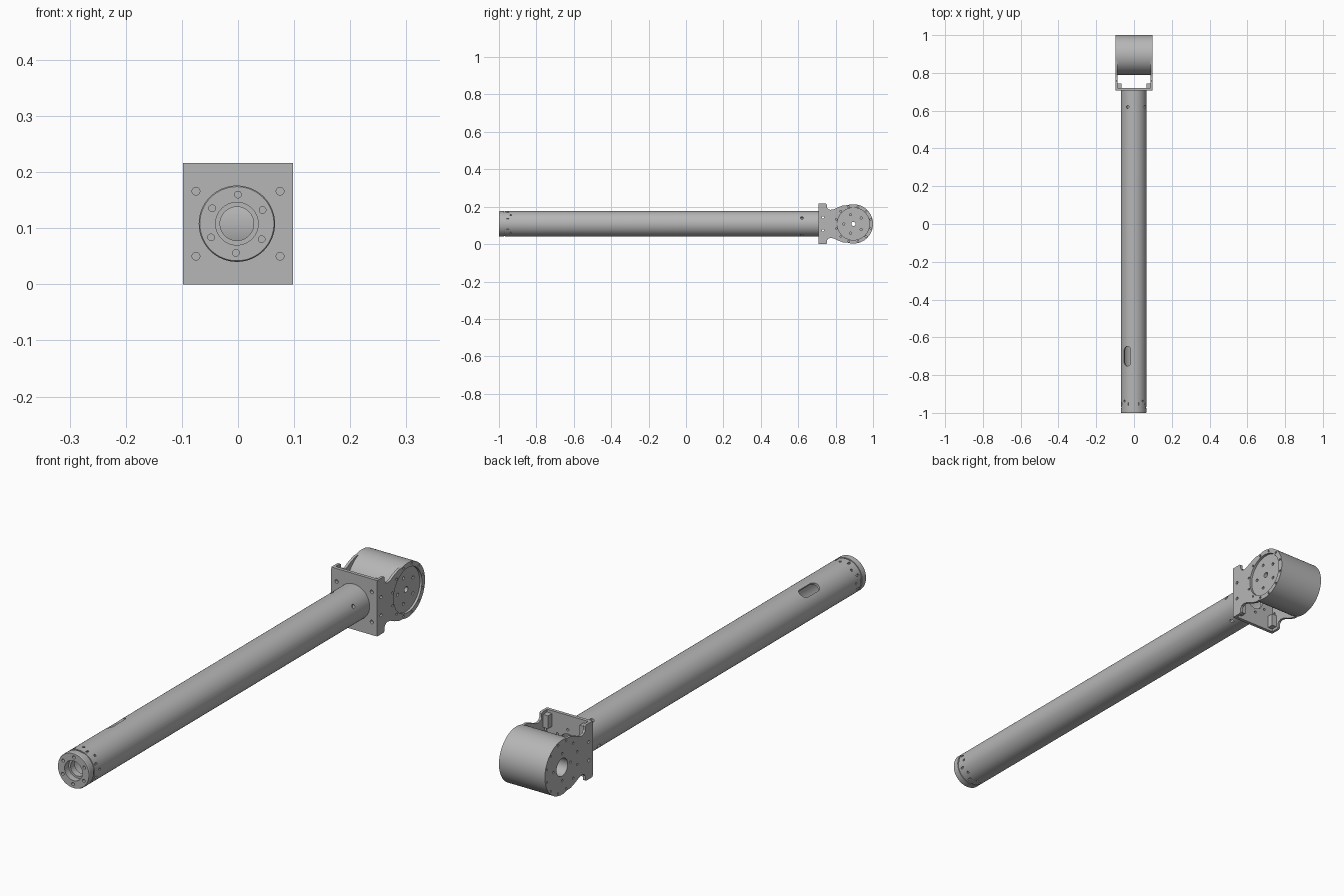
import bpy, bmesh
from math import sin, cos, pi, radians
from mathutils import Matrix, Vector

cube = bpy.data.objects.get("Cube")
if cube:
    bpy.data.objects.remove(cube)

grey = bpy.data.materials.new("metal grey")
grey.use_nodes = True
grey.diffuse_color = (0.47, 0.47, 0.47, 1)
grey.node_tree.nodes["Principled BSDF"].inputs["Base Color"].default_value = (0.47, 0.47, 0.47, 1)

MID = 0.108                              # height of the arm axis
TUBE = Vector((-0.002, 0, MID))          # tube axis runs along y
DRUM = Vector((0, 0.895, MID))           # drum axis runs along x
R_TUBE, R_DRUM = 0.068, 0.105
AXES = {"x": Vector((1, 0, 0)), "y": Vector((0, 1, 0))}


def finish(name, bm):
    bmesh.ops.recalc_face_normals(bm, faces=bm.faces)
    mesh = bpy.data.meshes.new(name)
    bm.to_mesh(mesh)
    bm.free()
    mesh.materials.append(grey)
    obj = bpy.data.objects.new(name, mesh)
    bpy.context.collection.objects.link(obj)
    return obj


def lathe(name, profile, axis, centre, steps=64):
    """Revolve a closed profile of (radius, distance along axis)."""
    bm = bmesh.new()
    side, along = Vector((0, 0, 1)), AXES[axis]
    verts = [bm.verts.new(centre + side * r + along * t) for r, t in profile]
    edges = [bm.edges.new((v, verts[(i + 1) % len(verts)])) for i, v in enumerate(verts)]
    bmesh.ops.spin(bm, geom=verts + edges, cent=centre, axis=along,
                   angle=2 * pi, steps=steps, use_merge=True)
    bmesh.ops.remove_doubles(bm, verts=bm.verts, dist=1e-5)
    return finish(name, bm)


def add_prism(bm, outline, vector):
    face = bm.faces.new([bm.verts.new(p) for p in outline])
    top = bmesh.ops.extrude_face_region(bm, geom=[face])["geom"]
    bmesh.ops.translate(bm, vec=vector, verts=[g for g in top if isinstance(g, bmesh.types.BMVert)])


def add_rod(bm, centre, direction, radius, length, sides=16, stretch=0):
    """A rod about a direction; stretch turns it into a slot along y."""
    d = Vector(direction).normalized()
    u = Vector((0, 1, 0)) if abs(d.y) < 0.5 else Vector((1, 0, 0))
    v = d.cross(u)
    start = Vector(centre) - d * length / 2
    pts = []
    for i in range(sides):
        a = 2 * pi * (i + 0.5) / sides
        shift = stretch if cos(a) > 0 else -stretch
        pts.append(start + u * (cos(a) * radius + shift) + v * sin(a) * radius)
    add_prism(bm, pts, d * length)


def carve(obj, bm):
    cutter = finish("cutter", bm)
    cutter.hide_render = True
    mod = obj.modifiers.new("holes", "BOOLEAN")
    mod.object, mod.solver = cutter, "EXACT"
    bpy.context.view_layer.objects.active = obj
    bpy.ops.object.modifier_apply(modifier=mod.name)
    bpy.data.objects.remove(cutter)


def around(angle):
    return Vector((sin(angle), 0, cos(angle)))


# Hollow tube with a stepped end ring and a groove
tube = lathe("tube", [(0.03, -0.95), (0.03, -0.975), (0.038, -0.975), (0.038, -1),
                      (0.066, -1), (R_TUBE, -0.997), (R_TUBE, -0.974), (0.065, -0.974),
                      (0.065, -0.968), (R_TUBE, -0.968), (R_TUBE, 0.711),
                      (0.058, 0.711), (0.058, -0.95)], "y", TUBE)
bm = bmesh.new()
for k in range(6):                       # screw holes in the end face
    add_rod(bm, TUBE + around(radians(2 + 60 * k)) * 0.052 + Vector((0, -1, 0)), (0, 1, 0), 0.006, 0.03)
for k in range(8):                       # screw holes and short slots round the end
    for turn, y, r, s in ((0, -0.937, 0.005, 0), (0.5, -0.953, 0.004, 0.004)):
        d = around(2 * pi * (k + turn) / 8)
        add_rod(bm, TUBE + d * R_TUBE + Vector((0, y, 0)), d, r, 0.014, 10, s)
for k in range(4):                       # screw holes near the bracket
    d = around(radians(-28 + 90 * k))
    add_rod(bm, TUBE + d * R_TUBE + Vector((0, 0.62, 0)), d, 0.008, 0.03)
slot_dir = around(radians(-30))          # cable slot
add_rod(bm, TUBE + slot_dir * R_TUBE + Vector((0, -0.7, 0)), slot_dir, 0.02, 0.04, 24, 0.032)
carve(tube, bm)

# Front plate of the bracket, with clipped corners
bm = bmesh.new()
w, h, c = 0.098, 0.108, 0.006
corners = [(w, h - c), (w - c, h), (c - w, h), (-w, h - c),
           (-w, c - h), (c - w, -h), (w - c, -h), (w, c - h)]
add_prism(bm, [Vector((x, 0.708, MID + z)) for x, z in corners], Vector((0, 0.013, 0)))
front_plate = finish("bracket_front_plate", bm)
bm = bmesh.new()
add_rod(bm, (TUBE.x, 0.714, MID), (0, 1, 0), 0.036, 0.04, 48)
for sx in (-1, 1):
    for sz in (-1, 1):
        add_rod(bm, (sx * 0.075, 0.714, MID + sz * 0.058), (0, 1, 0), 0.007, 0.04)
for k in range(6):
    add_rod(bm, TUBE + around(radians(2 + 60 * k)) * 0.052 + Vector((0, 0.714, 0)), (0, 1, 0), 0.005, 0.04)
carve(front_plate, bm)

# Corner blocks behind the front plate
bm = bmesh.new()
for sx in (-1, 1):
    for sz in (-1, 1):
        block = Matrix.LocRotScale(Vector((sx * 0.078, 0.732, MID + sz * 0.072)), None,
                                   Vector((0.022, 0.026, 0.05)))
        bmesh.ops.create_cube(bm, size=1, matrix=block)
finish("bracket_corner_blocks", bm)

# Side plates: a notched arm that runs into a disc round the drum
arm = [(0.709, 0.108), (0.748, 0.108), (0.754, 0.104), (0.754, 0.088), (0.760, 0.079),
       (0.772, 0.075), (0.790, 0.078), (0.810, 0.088), (0.842, 0.0995)]
arc = [(DRUM.y + R_DRUM * cos(a), R_DRUM * sin(a))
       for a in (radians(108 - 216 * i / 48) for i in range(49))]
outline = arm + arc + [(y, -z) for y, z in reversed(arm)]
for side, label in ((1, "left"), (-1, "right")):
    bm = bmesh.new()
    add_prism(bm, [Vector((side * 0.088, y, MID + z)) for y, z in outline], Vector((side * 0.010, 0, 0)))
    plate = finish(label + "_side_plate", bm)
    bm = bmesh.new()
    x = side * 0.093
    add_rod(bm, (x, DRUM.y, MID), (1, 0, 0), 0.086 if side > 0 else 0.034, 0.05, 64)
    for dz in (-0.035, 0.035):
        add_rod(bm, (x, 0.732, MID + dz), (1, 0, 0), 0.006, 0.03)
    for k in range(12):
        a = 2 * pi * (k + 0.5) / 12
        add_rod(bm, (x, DRUM.y + 0.0955 * cos(a), MID + 0.0955 * sin(a)), (1, 0, 0), 0.0045, 0.03, 10)
    if side < 0:
        for k in range(4):
            a = pi * k / 2
            add_rod(bm, (x, DRUM.y + 0.052 * cos(a), MID + 0.052 * sin(a)), (1, 0, 0), 0.005, 0.03, 10)
    carve(plate, bm)

# Motor drum, open at its centre on one side, with a small shaft hole on the other
drum = lathe("motor_drum", [(0.011, 0.0905), (0.084, 0.0905), (0.084, 0.0885), (R_DRUM, 0.0885),
                            (R_DRUM, -0.0885), (0.034, -0.0885), (0.034, -0.04), (0.011, -0.04)],
             "x", DRUM, 80)
bm = bmesh.new()
for k in range(5):
    a = pi + 2 * pi * k / 5
    add_rod(bm, (0.09, DRUM.y + 0.052 * cos(a), MID + 0.052 * sin(a)), (1, 0, 0), 0.006, 0.02, 12)
carve(drum, bm)

# Smooth round parts, keep edges sharp
bpy.ops.object.select_all(action="DESELECT")
for obj in bpy.context.scene.objects:
    if obj.type == "MESH" and grey.name in obj.data.materials:
        obj.select_set(True)
        bpy.context.view_layer.objects.active = obj
bpy.ops.object.shade_smooth_by_angle(angle=radians(30))
